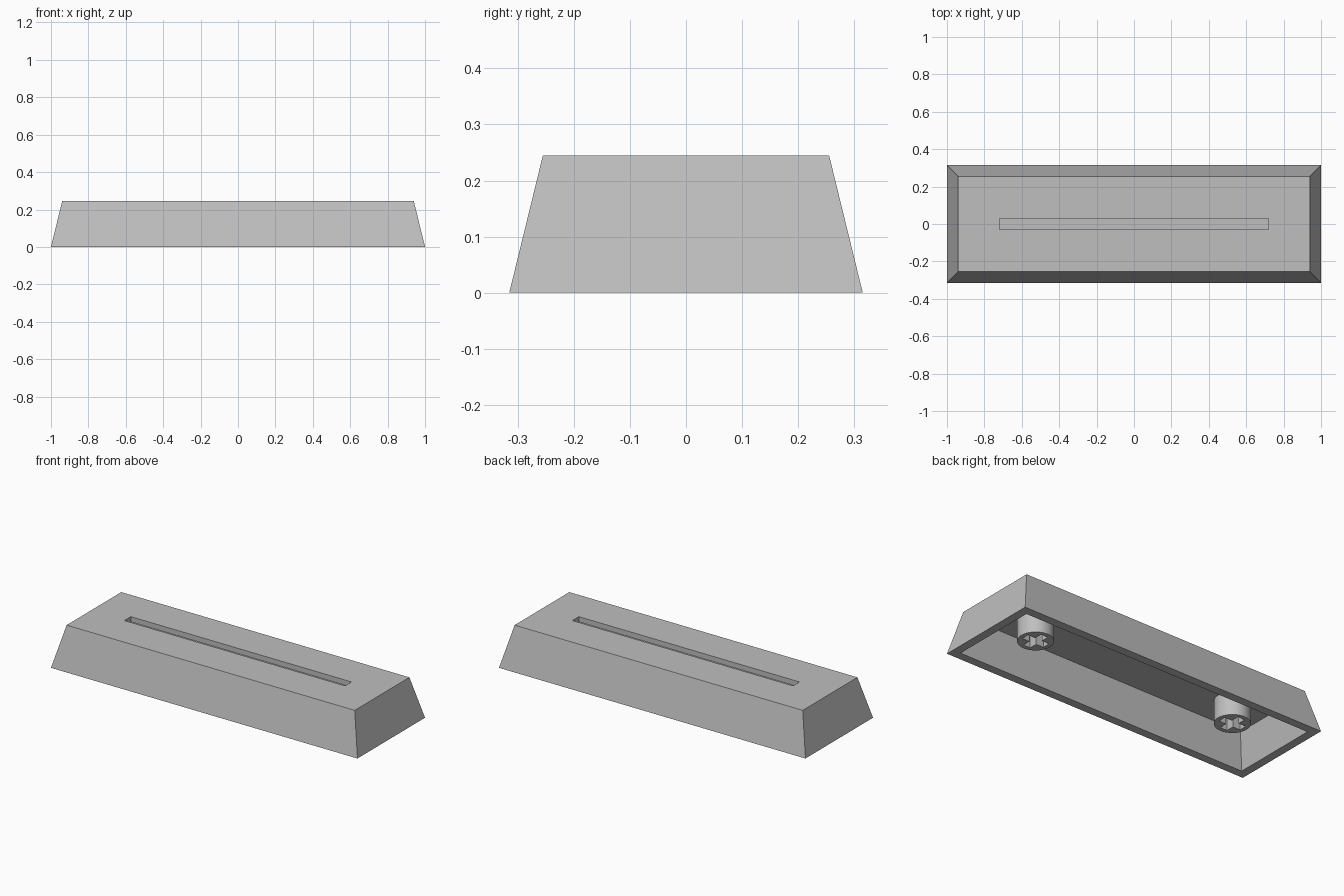
import bpy
import bmesh
import math
from mathutils import Vector

if "Cube" in bpy.data.objects:
    bpy.data.objects.remove(bpy.data.objects["Cube"], do_unlink=True)

grey = bpy.data.materials.new("light grey plastic")
grey.use_nodes = True
colour = (0.52, 0.52, 0.52, 1)
grey.diffuse_color = colour
grey.node_tree.nodes["Principled BSDF"].inputs["Base Color"].default_value = colour

HEIGHT, CEILING = 0.245, 0.195
STEM_X, STEM_BOTTOM = 0.665, 0.06


def make_object(name, bm):
    bmesh.ops.recalc_face_normals(bm, faces=bm.faces)
    mesh = bpy.data.meshes.new(name)
    bm.to_mesh(mesh)
    bm.free()
    mesh.materials.append(grey)
    obj = bpy.data.objects.new(name, mesh)
    bpy.context.collection.objects.link(obj)
    return obj


def tapered_box(name, hx, hy, z0, z1, inset=0.0, centre_x=0.0):
    """Box of half sizes hx, hy whose top is drawn in by inset."""
    bm = bmesh.new()
    bmesh.ops.create_cube(bm, size=2)
    for v in bm.verts:
        top = v.co.z > 0
        d = inset if top else 0
        v.co = Vector((centre_x + v.co.x * (hx - d), v.co.y * (hy - d), z1 if top else z0))
    return make_object(name, bm)


def cut(target, cutter):
    """Subtract the cutter from the target, then discard it."""
    cutter.hide_render = True
    mod = target.modifiers.new("cut", "BOOLEAN")
    mod.operation = "DIFFERENCE"
    mod.solver = "EXACT"
    mod.object = cutter
    bpy.context.view_layer.objects.active = target
    bpy.ops.object.modifier_apply(modifier=mod.name)
    bpy.data.objects.remove(cutter, do_unlink=True)


# Hollow tapered cap; the cavity continues its own taper below the rim
cap = tapered_box("cap_shell", 1.0, 0.315, 0, HEIGHT, 0.06)
slope = 0.06 / HEIGHT
drop = 0.05
cavity = tapered_box("cavity_cutter", 0.95 + drop * slope, 0.265 + drop * slope,
                     -drop, CEILING, (CEILING + drop) * slope)
cut(cap, cavity)

# Long shallow groove along the top
cut(cap, tapered_box("groove_cutter", 0.72, 0.03, HEIGHT - 0.03, HEIGHT + 0.05))

# Two round stems with cross-shaped sockets
for side, x in (("left", STEM_X), ("right", -STEM_X)):
    bm = bmesh.new()
    bmesh.ops.create_cone(bm, cap_ends=True, segments=48, radius1=0.096, radius2=0.096,
                          depth=CEILING - STEM_BOTTOM)
    bmesh.ops.translate(bm, verts=bm.verts, vec=(x, 0, (CEILING + STEM_BOTTOM) / 2))
    stem = make_object(side + "_stem", bm)
    for hx, hy in ((0.071, 0.023), (0.023, 0.071)):
        cut(stem, tapered_box("socket_cutter", hx, hy, 0, CEILING - 0.002, 0, x))
    bpy.ops.object.select_all(action="DESELECT")
    stem.select_set(True)
    bpy.context.view_layer.objects.active = stem
    bpy.ops.object.shade_smooth_by_angle(angle=math.radians(30))
